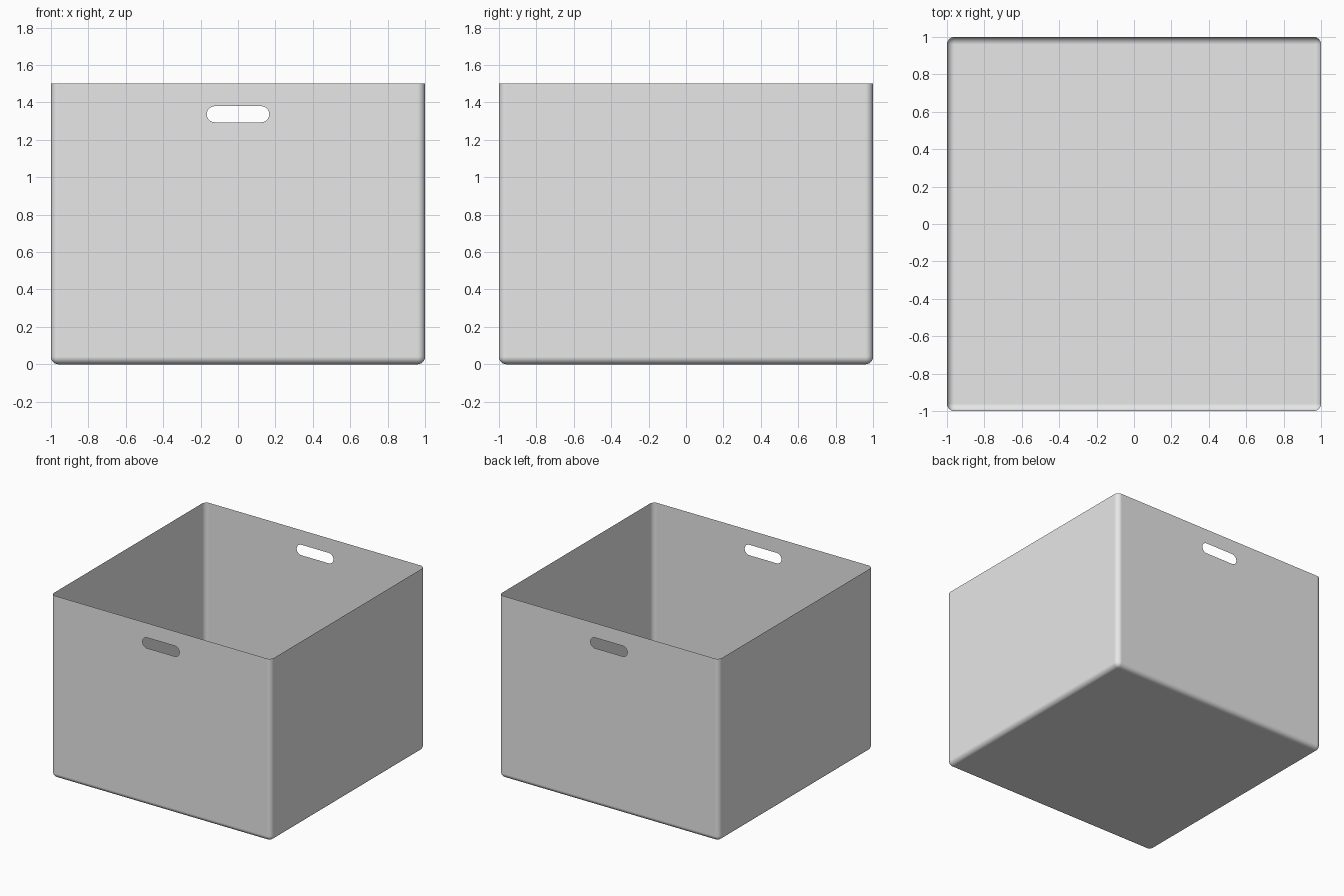
import bpy
import bmesh
from math import pi, cos, sin
from mathutils import Vector

if "Cube" in bpy.data.objects:
    bpy.data.objects.remove(bpy.data.objects["Cube"], do_unlink=True)

HEIGHT = 1.5
RADIUS = 0.04
HOLE_Z, HOLE_R, HOLE_HALF = 1.337, 0.043, 0.167

grey = bpy.data.materials.new("grey")
grey.use_nodes = True
grey.diffuse_color = (0.8, 0.8, 0.8, 1)
grey.node_tree.nodes["Principled BSDF"].inputs["Base Color"].default_value = (0.8, 0.8, 0.8, 1)


def slot_outline(steps=12):
    """Points (x, z) of a rounded handle slot."""
    points = []
    for side in (1, -1):
        for i in range(steps + 1):
            a = side * pi / 2 - pi * i / steps
            points.append((side * (HOLE_HALF - HOLE_R) + HOLE_R * cos(a),
                           HOLE_Z + HOLE_R * sin(a)))
    return points


def cut_slot(bm, side):
    """Refill the front (-1) or back (+1) wall around a handle slot."""
    wall = max((f for f in bm.faces if f.normal.y * side > 0.99),
               key=lambda f: f.calc_area())
    y = wall.verts[0].co.y
    edges = list(wall.edges)
    bmesh.ops.delete(bm, geom=[wall], context='FACES_ONLY')
    ring = [bm.verts.new((x, y, z)) for x, z in slot_outline()]
    edges += [bm.edges.new((a, b)) for a, b in zip(ring, ring[1:] + ring[:1])]
    filled = bmesh.ops.triangle_fill(bm, edges=edges, use_beauty=True,
                                     normal=Vector((0, side, 0)))
    for f in filled["geom"]:
        if isinstance(f, bmesh.types.BMFace):
            f.normal_update()
            if f.normal.y * side < 0:
                f.normal_flip()


# Rounded block, cut open at the rim to leave a thin shell
bm = bmesh.new()
bmesh.ops.create_cube(bm, size=2)
bmesh.ops.translate(bm, verts=bm.verts, vec=(0, 0, 1))
bmesh.ops.bevel(bm, geom=list(bm.edges), offset=RADIUS, segments=6,
                profile=0.5, affect='EDGES')
bmesh.ops.bisect_plane(bm, geom=bm.verts[:] + bm.edges[:] + bm.faces[:],
                       plane_co=(0, 0, HEIGHT), plane_no=(0, 0, 1), clear_outer=True)
bm.normal_update()

# Handle slots in the front and back walls
for side in (-1, 1):
    cut_slot(bm, side)
for f in bm.faces:
    f.smooth = True

mesh = bpy.data.meshes.new("open_box")
bm.to_mesh(mesh)
bm.free()
mesh.materials.append(grey)
box = bpy.data.objects.new("open_box", mesh)
bpy.context.collection.objects.link(box)

# Keep the broad walls flat and the corners softly rounded
box.modifiers.new("even_shading", 'WEIGHTED_NORMAL').weight = 100
